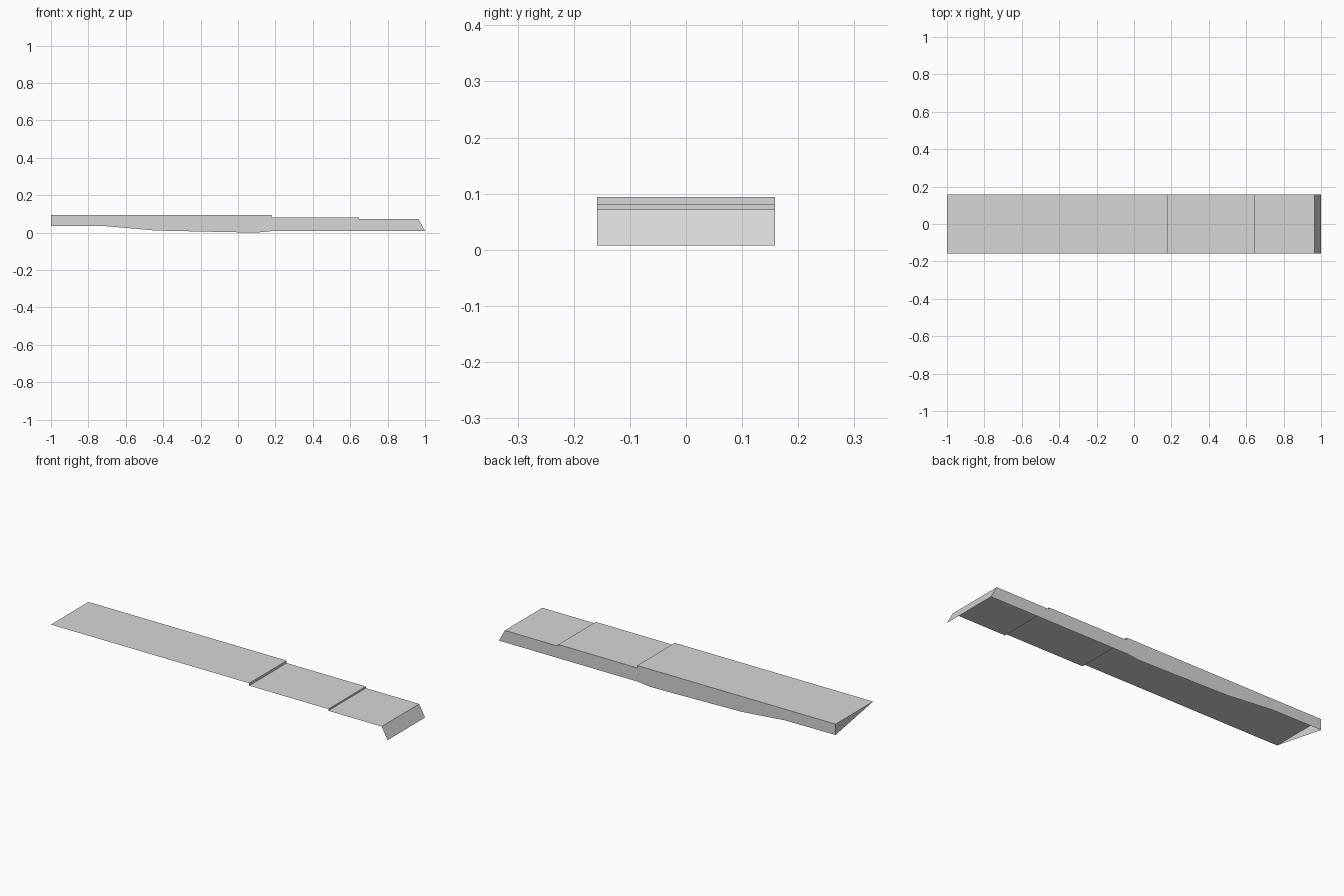
import bpy
import bmesh

cube = bpy.data.objects.get("Cube")
if cube:
    bpy.data.objects.remove(cube, do_unlink=True)

HALF = 0.159  # half of the depth in y

grey = bpy.data.materials.new("light grey")
grey.use_nodes = True
colour = (0.68, 0.68, 0.68, 1)
grey.diffuse_color = colour
grey.node_tree.nodes["Principled BSDF"].inputs["Base Color"].default_value = colour


def sheet(name, faces):
    """Make a thin open part from a list of corner loops."""
    bm = bmesh.new()
    for loop in faces:
        bm.faces.new([bm.verts.new(p) for p in loop])
    bmesh.ops.remove_doubles(bm, verts=bm.verts, dist=0.0001)
    mesh = bpy.data.meshes.new(name)
    bm.to_mesh(mesh)
    bm.free()
    mesh.materials.append(grey)
    obj = bpy.data.objects.new(name, mesh)
    bpy.context.collection.objects.link(obj)
    return obj


# Side profiles as (x, z): stepped top with sloping end, and lower wall edge
top = [(-1, 0.094), (0.178, 0.094), (0.178, 0.081), (0.648, 0.081),
       (0.648, 0.072), (0.965, 0.072), (1, 0.008)]
under = [(0.178, 0.008), (0.1, 0), (-0.07, 0.003), (-0.438, 0.011),
         (-0.7, 0.034), (-1, 0.036)]

# Stepped deck, running down into the sloping end
strips = [[(a[0], -HALF, a[1]), (b[0], -HALF, b[1]),
           (b[0], HALF, b[1]), (a[0], HALF, a[1])]
          for a, b in zip(top, top[1:])]
sheet("stepped_deck", strips)

# Back wall, hanging below the deck
sheet("back_wall", [[(x, HALF, z) for x, z in top + under]])

# Triangular gusset closing the tall end
(tx, tz), (bx, bz) = top[0], under[-1]
sheet("end_gusset", [[(tx, -HALF, tz), (tx, HALF, tz), (bx, HALF, bz)]])
